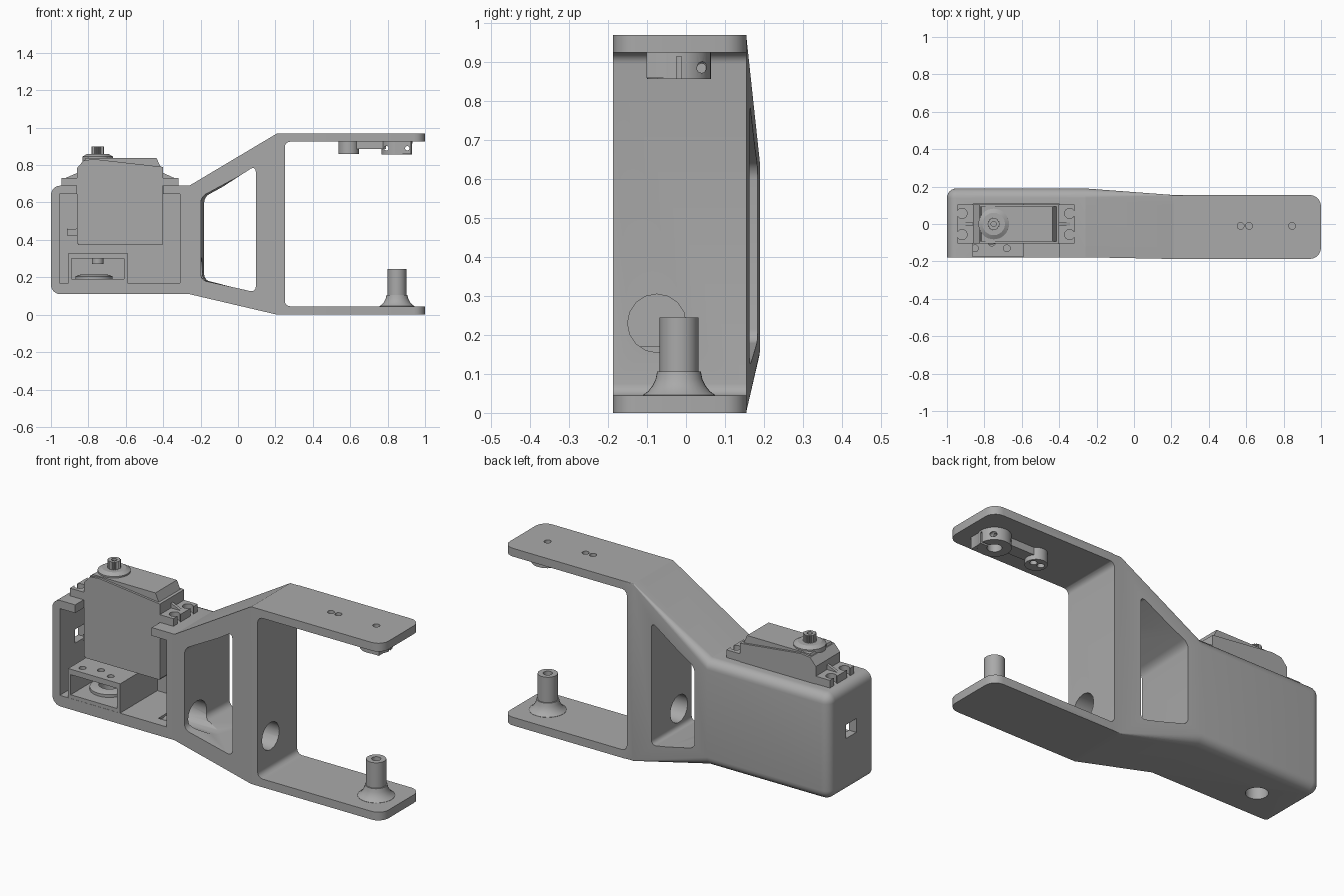
import bpy, bmesh
from math import sin, cos, pi, radians
from mathutils import Matrix

cube = bpy.data.objects.get("Cube")
if cube:
    bpy.data.objects.remove(cube, do_unlink=True)

grey = bpy.data.materials.new("plain_grey")
grey.use_nodes = True
grey.diffuse_color = (0.4, 0.4, 0.4, 1)
grey.node_tree.nodes["Principled BSDF"].inputs["Base Color"].default_value = (0.4, 0.4, 0.4, 1)


def finish(name, bm):
    bmesh.ops.recalc_face_normals(bm, faces=bm.faces)
    mesh = bpy.data.meshes.new(name)
    bm.to_mesh(mesh)
    bm.free()
    ob = bpy.data.objects.new(name, mesh)
    bpy.context.collection.objects.link(ob)
    mesh.materials.append(grey)
    return ob


def loft(name, rings):
    """Skin between equal-length rings of points and cap both ends."""
    bm = bmesh.new()
    rows = [[bm.verts.new(p) for p in ring] for ring in rings]
    n = len(rows[0])
    for a, b in zip(rows, rows[1:]):
        for i in range(n):
            j = (i + 1) % n
            bm.faces.new((a[i], a[j], b[j], b[i]))
    bm.faces.new(rows[0])
    bm.faces.new(rows[-1])
    return finish(name, bm)


def prism(name, pts, axis, lo, hi, radius=0, shift=None):
    """Outline pushed along an axis, with its corners rounded."""
    place = {"x": lambda a, b, h: (h, a, b), "y": lambda a, b, h: (a, h, b),
             "z": lambda a, b, h: (a, b, h)}[axis]
    bm = bmesh.new()
    low = [bm.verts.new(place(a, b, lo)) for a, b in pts]
    high = [bm.verts.new(place(a, b, hi)) for a, b in pts]
    bm.faces.new(low)
    bm.faces.new(high)
    for i in range(len(pts)):
        j = (i + 1) % len(pts)
        bm.faces.new((low[i], low[j], high[j], high[i]))
    if radius:
        edges = [bm.edges.get((a, b)) for a, b in zip(low, high)]
        bmesh.ops.bevel(bm, geom=edges, offset=radius, segments=5, profile=0.5, affect="EDGES")
    return finish(name, bm)


def rect(a0, a1, b0, b1):
    return [(a0, b0), (a1, b0), (a1, b1), (a0, b1)]


def box(name, x0, x1, y0, y1, z0, z1):
    return prism(name, rect(x0, x1, y0, y1), "z", z0, z1)


def lathe(name, profile, at, axis="z", sides=32):
    """Turned part from (radius, height) pairs."""
    turn = {"z": Matrix(), "x": Matrix.Rotation(pi / 2, 4, "Y"),
            "y": Matrix.Rotation(-pi / 2, 4, "X")}[axis]
    ob = loft(name, [[(r * cos(2 * pi * i / sides), r * sin(2 * pi * i / sides), h)
                      for i in range(sides)] for r, h in profile])
    ob.data.transform(Matrix.Translation(at) @ turn)
    return ob


def rod(r, length, at, axis="z", sides=24):
    return lathe("cutter", [(r, -length / 2), (r, length / 2)], at, axis, sides)


def combine(ob, others, operation="DIFFERENCE"):
    bpy.context.view_layer.objects.active = ob
    for other in others:
        mod = ob.modifiers.new("combine", "BOOLEAN")
        mod.object, mod.operation, mod.solver = other, operation, "EXACT"
        bpy.ops.object.modifier_apply(modifier=mod.name)
        bpy.data.objects.remove(other, do_unlink=True)


def section(x, yf, yb, z0, z1, r):
    """Cross-section with rounded back corners."""
    arc = [i * pi / 12 for i in range(7)]
    return ([(x, yf, z0)]
            + [(x, yb - r + r * sin(a), z0 + r - r * cos(a)) for a in arc]
            + [(x, yb - r + r * cos(a), z1 - r + r * sin(a)) for a in arc]
            + [(x, yf, z1)])


# Frame: servo housing flaring into a fork
R = 0.05
rings = []
for k in range(6, -1, -1):
    a = k * pi / 12
    d = R * (1 - cos(a))
    rings.append(section(-1 + R * (1 - sin(a)), -0.178, 0.19 - d, 0.11 + d, 0.69 - d, R - d + 0.002))
rings += [section(-0.26, -0.178, 0.19, 0.11, 0.69, R),
          section(0.21, -0.187, 0.155, 0, 0.97, 0.004),
          section(0.3, -0.187, 0.155, 0, 0.97, 0.004)]
frame = loft("frame", rings)
combine(frame, [prism("fork", rect(0.21, 1, -0.187, 0.155), "z", 0, 0.97, 0.06)], "UNION")

window = prism("cutter", [(-0.21, 0.185), (0.095, 0.12), (0.095, 0.795), (-0.21, 0.63)],
               "y", -0.4, 0.4, 0.03)
for v in window.data.vertices:
    if v.co.y > 0 and v.co.x < -0.1:
        v.co.x += 0.04
combine(frame, [
    window,
    prism("cutter", rect(0.25, 1.3, 0.045, 0.925), "y", -0.4, 0.4, 0.03),   # fork gap
    box("cutter", -0.955, -0.31, -0.4, 0.145, 0.17, 0.645),                 # housing cavity
    box("cutter", -0.862, -0.398, -0.4, 0.108, 0.6, 0.8),                   # servo slot
    box("cutter", -1.1, -0.9, -0.045, 0.045, 0.405, 0.48),                  # cable port
    rod(0.055, 0.2, (-0.77, -0.01, 0.11)),                                  # floor hole
    rod(0.075, 0.8, (0, -0.075, 0.23), "x", 16),                            # wire holes
] + [rod(0.018, 0.2, (x, -0.01, 0.95)) for x in (0.57, 0.615, 0.845)])

# Shelf in the housing, under the servo
shelf = box("shelf", -0.905, -0.59, -0.177, 0.15, 0.165, 0.33)
combine(shelf, [box("cutter", -0.89, -0.61, -0.3, 0.13, 0.19, 0.3),
                rod(0.055, 0.1, (-0.77, -0.01, 0.17))]
        + [rod(0.018, 0.1, (x, y, 0.32)) for x, y in ((-0.85, -0.13), (-0.68, -0.13), (-0.76, -0.1))])
shelf_ring = lathe("shelf_ring", [(0.1, 0.18), (0.1, 0.205), (0.07, 0.215)], (-0.77, -0.01, 0))
combine(shelf_ring, [rod(0.055, 0.2, (-0.77, -0.01, 0.2))])
shelf_boss = lathe("shelf_boss", [(0.03, 0.272), (0.03, 0.31)], (-0.75, -0.06, 0))

# Servo case with stepped lid
servo_case = prism("servo_case", [(-0.86, 0.38), (-0.4, 0.38), (-0.4, 0.79), (-0.77, 0.832),
                                  (-0.825, 0.825), (-0.86, 0.785)], "y", -0.105, 0.105)
servo_lid = prism("servo_lid", [(-0.845, 0.77), (-0.405, 0.77), (-0.435, 0.837), (-0.815, 0.837)],
                  "y", -0.093, 0.093)
base_lip = box("servo_base_lip", -0.855, -0.405, -0.1, 0.1, 0.372, 0.39)
cable_stub = prism("cable_stub", [(-0.915, 0.425), (-0.85, 0.42), (-0.85, 0.48), (-0.87, 0.455),
                                  (-0.915, 0.46)], "y", -0.035, 0.035)

# Mounting ears, ribs and open screw slots on both ends
for side, inner, outer in (("right", -0.85, -0.945), ("left", -0.41, -0.318)):
    out = 1 if outer > inner else -1
    ear = box("servo_ear_" + side, min(inner, outer), max(inner, outer), -0.105, 0.105, 0.69, 0.732)
    for y in (-0.057, 0.057):
        hole_x = outer - out * 0.026
        combine(ear, [rod(0.027, 0.2, (hole_x, y, 0.71)),
                      box("cutter", min(hole_x, outer + out), max(hole_x, outer + out),
                          y - 0.013, y + 0.013, 0.6, 0.8)])
    prism("servo_rib_" + side, [(inner, 0.73), (outer - out * 0.02, 0.73), (inner + out * 0.01, 0.758),
                                (inner, 0.758)], "y", -0.008, 0.008)

# Output collar and splined shaft
collar = lathe("output_collar", [(0.082, 0.82), (0.082, 0.845), (0.06, 0.858), (0.05, 0.858)],
               (-0.75, 0, 0))
teeth = 20
shaft = loft("output_shaft", [[(-0.75 + r * cos(a), r * sin(a), z) for r, a in
             [((0.034 if i % 2 else 0.029), i * pi / teeth) for i in range(2 * teeth)]]
             for z in (0.84, 0.9)])
combine(shaft, [rod(0.014, 0.08, (-0.75, 0, 0.9))])

# Pivot post on the lower fork arm
post = lathe("pivot_post", [(0.093, 0.035), (0.093, 0.046), (0.08, 0.055), (0.068, 0.07),
                            (0.06, 0.087), (0.056, 0.106), (0.05, 0.106), (0.05, 0.245)],
             (0.85, -0.018, 0))
combine(post, [rod(0.023, 0.2, (0.85, -0.018, 0.245))])

# Clamp horn under the upper fork arm
Y = -0.018
horn = lathe("horn_hub", [(0.082, 0.857), (0.082, 0.93)], (0.85, Y, 0))
combine(horn, [box("block", 0.84, 0.925, -0.102, -0.05, 0.86, 0.93)], "UNION")
combine(horn, [rod(0.036, 0.12, (0.85, Y, 0.855), sides=20),
               box("cutter", 0.86, 1, Y - 0.006, Y + 0.006, 0.8, 0.915),
               rod(0.012, 0.4, (0.905, Y, 0.89), "y", 16),
               rod(0.012, 0.4, (0.793, Y, 0.89), "y", 16),
               rod(0.012, 0.1, (0.93, 0.04, 0.885), "x", 16)])
horn_arm = box("horn_arm", 0.59, 0.79, Y - 0.035, Y + 0.035, 0.885, 0.93)
horn_tip = lathe("horn_tip", [(0.055, 0.86), (0.055, 0.93)], (0.592, Y, 0))
for part in (horn_arm, horn_tip):
    combine(part, [rod(0.018, 0.3, (x, -0.01, 0.9)) for x in (0.57, 0.615)])

# Smooth the curves, keep the edges crisp
bpy.ops.object.select_all(action="DESELECT")
for ob in bpy.context.collection.objects:
    if ob.type == "MESH":
        ob.select_set(True)
        bpy.context.view_layer.objects.active = ob
bpy.ops.object.shade_smooth_by_angle(angle=radians(30))
